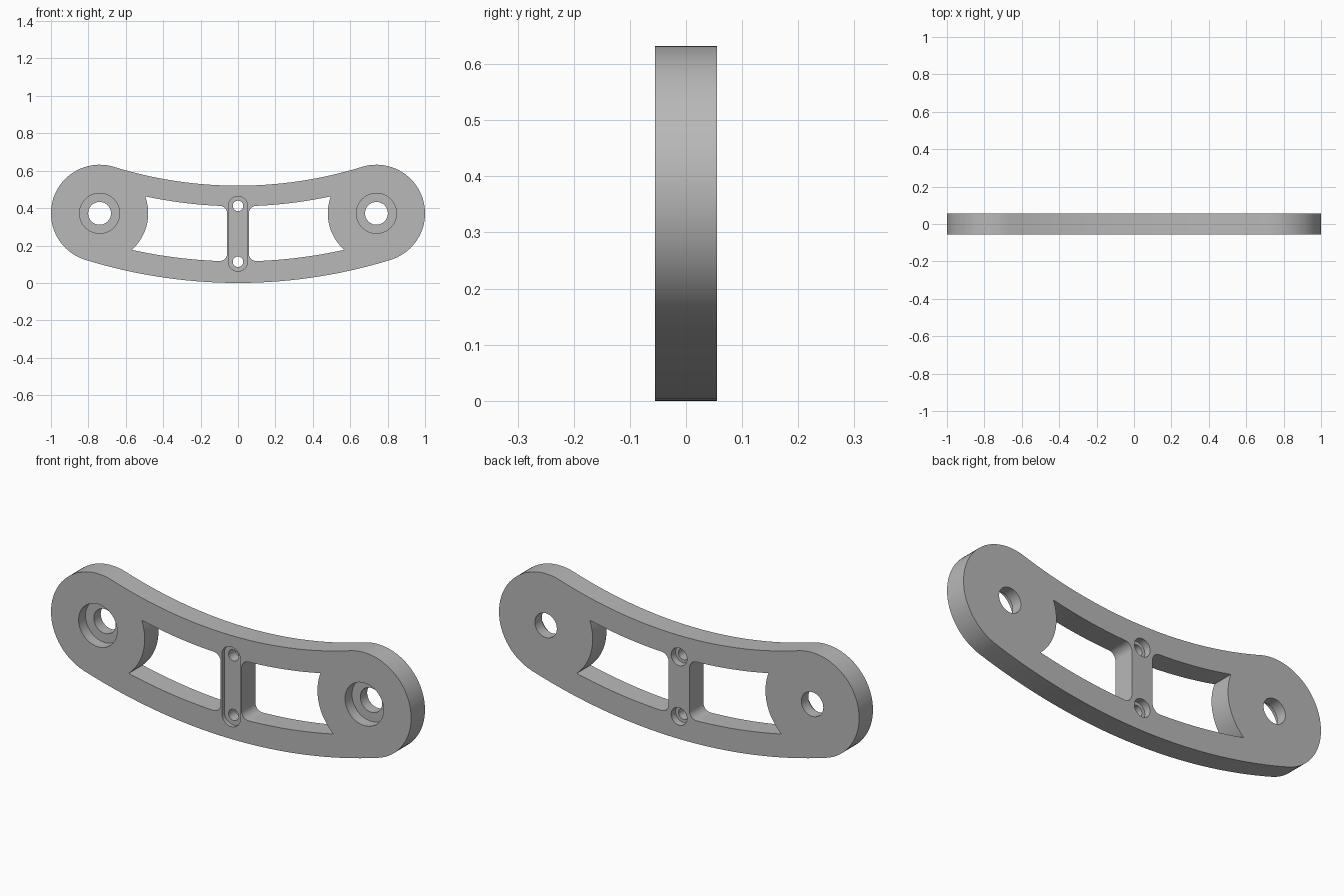
import bpy
import bmesh
from math import pi, sin, cos, acos, atan2, hypot, sqrt

cube = bpy.data.objects.get("Cube")
if cube:
    bpy.data.objects.remove(cube, do_unlink=True)

# Main dimensions
HALF = 0.055                       # half thickness
ARC_Z = 2.76                       # height of the common arc centre
R_TOP, R_BOTTOM = 2.24, 2.76       # outer edges of the curved beam
R_WIN_TOP, R_WIN_BOTTOM = 2.35, 2.645
END_X, END_Z, END_R = 0.74, 0.372, 0.26
BAR, FILLET = 0.058, 0.04          # half width of centre bar, window corners
HOLE_ZS = (0.113, 0.412)
REACH = hypot(END_X, ARC_Z - END_Z)
TO_ARC = atan2(ARC_Z - END_Z, -END_X)   # direction from end boss to arc centre
TO_END = TO_ARC - pi

metal = bpy.data.materials.new("satin grey")
metal.use_nodes = True
grey = (0.48, 0.48, 0.48, 1)
metal.diffuse_color = grey
metal.node_tree.nodes["Principled BSDF"].inputs["Base Color"].default_value = grey


def arc(x, z, r, a, b, n):
    return [(x + r * cos(a + (b - a) * i / n), z + r * sin(a + (b - a) * i / n))
            for i in range(n + 1)]


def mirrored(points):
    return [(-x, z) for x, z in reversed(points)]


def prism(name, points, y0, y1):
    """Extrude an x-z outline from y0 to y1."""
    bm = bmesh.new()
    face = bm.faces.new([bm.verts.new((x, y0, z)) for x, z in points])
    ext = bmesh.ops.extrude_face_region(bm, geom=[face])["geom"]
    bmesh.ops.translate(bm, vec=(0, y1 - y0, 0),
                        verts=[v for v in ext if isinstance(v, bmesh.types.BMVert)])
    bmesh.ops.recalc_face_normals(bm, faces=bm.faces)
    mesh = bpy.data.meshes.new(name)
    bm.to_mesh(mesh)
    bm.free()
    mesh.materials.append(metal)
    obj = bpy.data.objects.new(name, mesh)
    bpy.context.collection.objects.link(obj)
    return obj


def cut(body, name, points, y0, y1):
    """Subtract a prism from the body and discard the cutter."""
    cutter = prism(name, points, y0, y1)
    cutter.hide_render = True
    mod = body.modifiers.new(name, "BOOLEAN")
    mod.operation = "DIFFERENCE"
    mod.solver = "EXACT"
    mod.object = cutter
    bpy.ops.object.modifier_apply(modifier=mod.name)
    bpy.data.objects.remove(cutter, do_unlink=True)


def circle(x, z, r, n=48):
    return arc(x, z, r, 0, 2 * pi, n)[:-1]


# Curved link body with round ends
half = arc(0, ARC_Z, R_BOTTOM, -pi / 2, TO_END, 24)
half += arc(END_X, END_Z, END_R, TO_END, TO_ARC, 40)[1:]
half += arc(0, ARC_Z, R_TOP, TO_END, -pi / 2, 24)[1:]
link = prism("curved_link", half + mirrored(half[1:-1]), -HALF, HALF)
bpy.context.view_layer.objects.active = link
link.select_set(True)


# Windows: rounded at the centre bar, scooped concentric with the end boss
def boss_angle(r):
    return TO_ARC + acos((REACH**2 + END_R**2 - r * r) / (2 * REACH * END_R))


def fillet(r, upper):
    x = BAR + FILLET
    z = ARC_Z - sqrt(r * r - x * x)
    up = atan2(ARC_Z - z, -x)
    return arc(x, z, FILLET, up, pi, 8) if upper else arc(x, z, FILLET, pi, up + pi, 8)


def arc_angle(point):
    return atan2(point[1] - ARC_Z, point[0])


scoop = arc(END_X, END_Z, END_R, boss_angle(R_WIN_BOTTOM), boss_angle(R_WIN_TOP), 20)
upper = fillet(R_WIN_TOP + FILLET, True)
lower = fillet(R_WIN_BOTTOM - FILLET, False)
window = scoop + arc(0, ARC_Z, R_WIN_TOP, arc_angle(scoop[-1]), arc_angle(upper[0]), 16)[1:-1]
window += upper + lower
window += arc(0, ARC_Z, R_WIN_BOTTOM, arc_angle(lower[-1]), arc_angle(scoop[0]), 16)[1:-1]
cut(link, "left_window", window, -1, 1)
cut(link, "right_window", mirrored(window), -1, 1)

# End holes, counterbored from the front
for side in (-1, 1):
    cut(link, "end_counterbore", circle(side * END_X, END_Z, 0.107), -1, 0)
    cut(link, "end_hole", circle(side * END_X, END_Z, 0.061), -1, 1)

# Shallow slot on the front of the centre bar
low, high = HOLE_ZS
slot = arc(0, high, 0.051, 0, pi, 20) + arc(0, low, 0.051, pi, 2 * pi, 20)
cut(link, "bar_slot", slot, -1, 0.02 - HALF)

# Small holes through the bar, counterbored from the back
for z in HOLE_ZS:
    cut(link, "bar_counterbore", circle(0, z, 0.044, 32), HALF - 0.035, 1)
    cut(link, "bar_hole", circle(0, z, 0.028, 32), -1, 1)

bpy.ops.object.shade_smooth_by_angle(angle=pi / 6)
